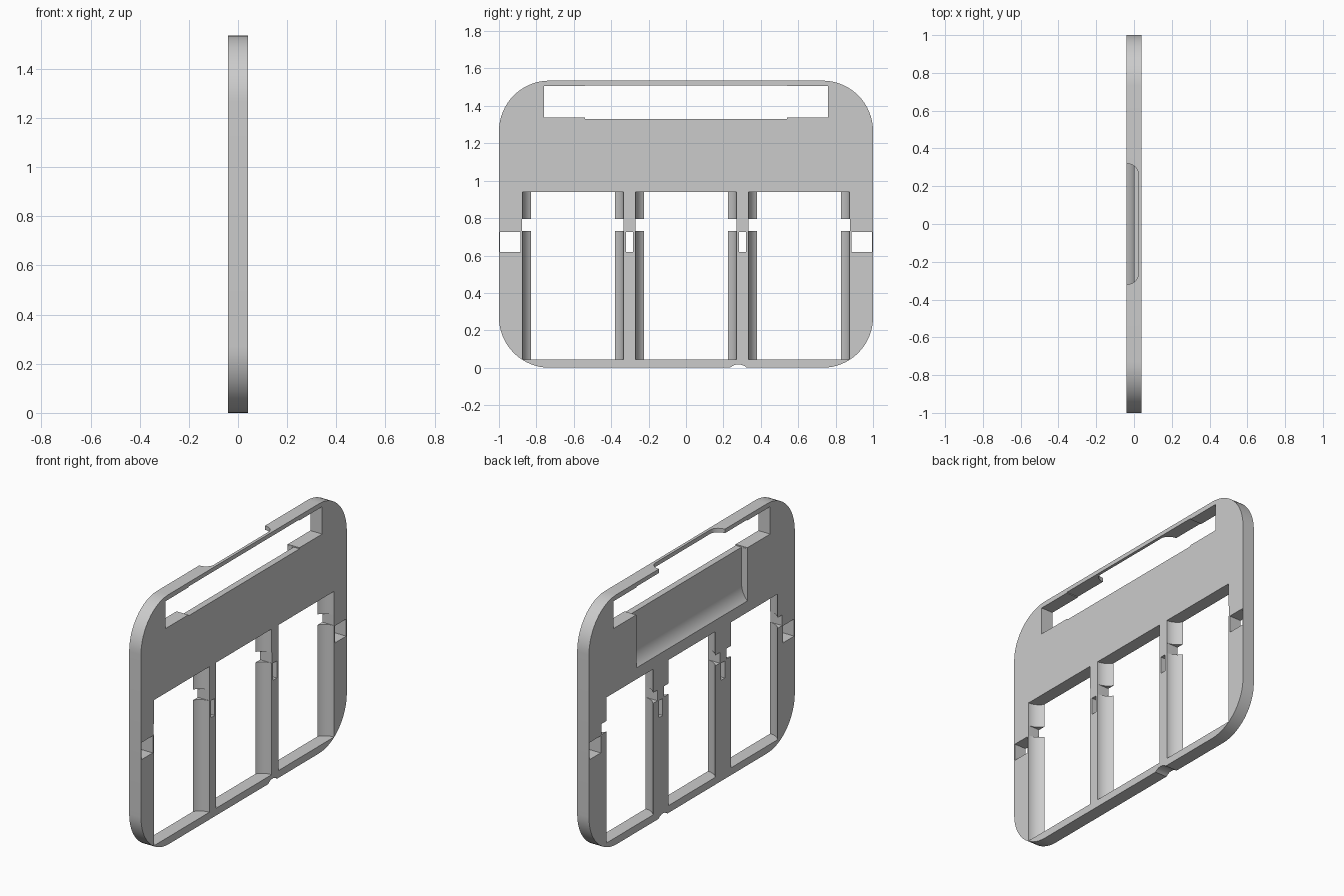
import bpy, bmesh, math

cube = bpy.data.objects.get("Cube")
if cube:
    bpy.data.objects.remove(cube, do_unlink=True)

HALF = 0.04      # half the plate thickness
TOP = 1.535
OUT = 0.06       # how far cutters reach past each face


def arc(cx, cy, rx, ry, start, end, n=12):
    angles = [math.radians(start + (end - start) * i / n) for i in range(n + 1)]
    return [(cx + rx * math.cos(a), cy + ry * math.sin(a)) for a in angles]


def box(a0, a1, b0, b1):
    return [(a0, b0), (a1, b0), (a1, b1), (a0, b1)]


def prism(name, outline, axis, lo, hi):
    """Extrude a closed outline along axis 0, 1 or 2."""
    bm = bmesh.new()

    def ring(d):
        verts = []
        for p in outline:
            co = list(p)
            co.insert(axis, d)
            verts.append(bm.verts.new(co))
        return verts

    a, b = ring(lo), ring(hi)
    bm.faces.new(a)
    bm.faces.new(b)
    for i in range(len(a)):
        j = (i + 1) % len(a)
        bm.faces.new((a[i], a[j], b[j], b[i]))
    bmesh.ops.recalc_face_normals(bm, faces=bm.faces)
    mesh = bpy.data.meshes.new(name)
    bm.to_mesh(mesh)
    bm.free()
    obj = bpy.data.objects.new(name, mesh)
    bpy.context.collection.objects.link(obj)
    return obj


# Rounded plate
r = 0.27
outline = []
for cy, cz, a in ((1 - r, TOP - r, 0), (r - 1, TOP - r, 90), (r - 1, r, 180), (1 - r, r, 270)):
    outline += arc(cy, cz, r, r, a, a + 90, 16)
plate = prism("tray_plate", outline, 0, -HALF, HALF)


def cut(outline, axis, lo, hi):
    cutter = prism("cutter", outline, axis, lo, hi)
    cutter.hide_render = True
    mod = plate.modifiers.new("cut", 'BOOLEAN')
    mod.operation = 'DIFFERENCE'
    mod.solver = 'EXACT'
    mod.object = cutter
    bpy.context.view_layer.objects.active = plate
    bpy.ops.object.modifier_apply(modifier=mod.name)
    bpy.data.objects.remove(cutter, do_unlink=True)


# Long slot under the top rim, slightly taller in the middle
cut(box(-0.76, 0.76, 1.337, 1.505), 0, -OUT, OUT)
cut(box(-0.54, 0.54, 1.33, 1.51), 0, -OUT, OUT)

# Scooped pocket below the slot, open towards -x
depth, rise = 0.04, 0.1
R = (depth ** 2 + rise ** 2) / (2 * depth)
sweep = math.degrees(math.asin(rise / R))
scoop = arc(-R, 1.01 + rise, R, R, -sweep, 0)
cut([(-OUT, 1.01)] + scoop + [(0, 1.42), (-OUT, 1.42)], 1, -0.539, 0.539)

# Finger notch in the top rim
side = arc(-HALF, 0.265, 0.062, 0.055, 90, 0)
notch = [(-OUT, 0.32)] + side
notch += [(x, -y) for x, y in reversed(notch)]
cut(notch, 2, 1.45, 1.6)

# Three windows with hollowed side walls and a cross groove
W, lip = 0.27, 0.045
R = ((2 * HALF) ** 2 + lip ** 2) / (2 * lip)
sweep = math.degrees(math.asin(2 * HALF / R))
wall = [(OUT, W)] + arc(HALF, W - R, R, R, 90, 90 + sweep) + [(-OUT, W - lip)]
for cy in (-0.605, 0, 0.605):
    window = [(x, cy + y) for x, y in wall] + [(x, cy - y) for x, y in reversed(wall)]
    cut(window, 2, 0.045, 0.94)
    cut(box(cy - W - 0.001, cy + W + 0.001, 0.73, 0.795), 0, -OUT, OUT)

# Strap holes in the sides and dividers
for s in (-1, 1):
    for inner, outer in ((0.885, 0.994), (0.283, 0.32)):
        a, b = sorted((s * inner, s * outer))
        cut(box(a, b, 0.62, 0.725), 0, -OUT, OUT)

# Small round notch in the bottom edge
cut(arc(0.28, -0.047, 0.065, 0.065, 0, 345, 23), 0, -OUT, OUT)

# Single grey finish
grey = bpy.data.materials.new("plain_grey")
grey.use_nodes = True
colour = (0.6, 0.6, 0.6, 1)
grey.diffuse_color = colour
grey.node_tree.nodes["Principled BSDF"].inputs["Base Color"].default_value = colour
plate.data.materials.clear()
plate.data.materials.append(grey)
for f in plate.data.polygons:
    f.material_index = 0

bpy.ops.object.select_all(action='DESELECT')
plate.select_set(True)
bpy.context.view_layer.objects.active = plate
bpy.ops.object.shade_smooth_by_angle(angle=math.radians(30))
